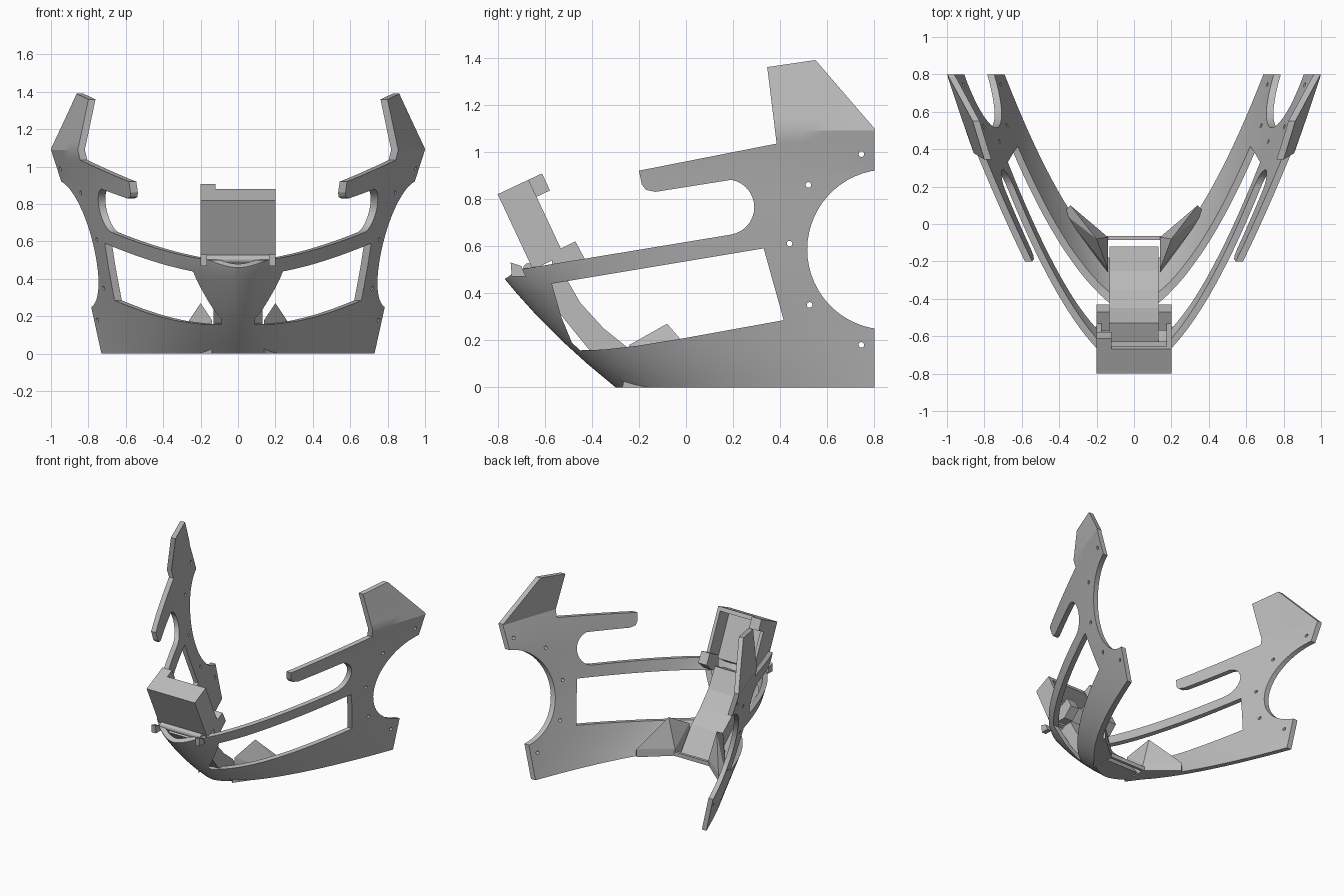
import bpy, bmesh, math
from mathutils import Vector

if "Cube" in bpy.data.objects:
    bpy.data.objects.remove(bpy.data.objects["Cube"])

grey = bpy.data.materials.new("plain_grey")
grey.use_nodes = True
grey.diffuse_color = (0.5, 0.5, 0.5, 1)
grey.node_tree.nodes["Principled BSDF"].inputs["Base Color"].default_value = (0.5, 0.5, 0.5, 1)


def make(name, bm):
    bmesh.ops.recalc_face_normals(bm, faces=bm.faces)
    me = bpy.data.meshes.new(name)
    bm.to_mesh(me)
    bm.free()
    me.materials.append(grey)
    ob = bpy.data.objects.new(name, me)
    bpy.context.collection.objects.link(ob)
    return ob


def add_prism(bm, profile, x0, x1):
    """Extrude a (y, z) outline along x."""
    face = bm.faces.new([bm.verts.new((x0, y, z)) for y, z in profile])
    new = bmesh.ops.extrude_face_region(bm, geom=[face])["geom"]
    verts = [v for v in new if isinstance(v, bmesh.types.BMVert)]
    bmesh.ops.translate(bm, verts=verts, vec=(x1 - x0, 0, 0))


def prism(name, profile, x0, x1):
    bm = bmesh.new()
    add_prism(bm, profile, x0, x1)
    return make(name, bm)


def arc(cy, cz, r, a0, a1, n):
    step = math.radians(a1 - a0) / n
    return [(cy + r * math.cos(math.radians(a0) + i * step),
             cz + r * math.sin(math.radians(a0) + i * step)) for i in range(n + 1)]


def lerp(table, z):
    for (z0, a), (z1, b) in zip(table, table[1:]):
        if z <= z1:
            break
    return a + (b - a) * (z - z0) / (z1 - z0)


# Curved shell: a rounded V in plan whose nose leans forward with height
NOSE = [(-0.05, -0.24), (0, -0.3), (0.1, -0.42), (0.2, -0.53), (0.3, -0.63),
        (0.4, -0.72), (0.46, -0.77), (0.6, -0.85), (1.0, -1.0), (1.42, -1.0)]
SPREAD = [(-0.05, 0.72), (0, 0.73), (0.25, 0.785), (0.92, 0.945), (1.09, 1.0), (1.42, 0.935)]
LEVELS = [-0.05, 0, 0.05, 0.1, 0.15, 0.2, 0.25, 0.3, 0.35, 0.4, 0.46, 0.53, 0.6,
          0.8, 0.92, 1.04, 1.09, 1.14, 1.25, 1.42]
N = 28
bm = bmesh.new()
rows = []
for z in LEVELS:
    row = []
    for i in range(-N, N + 1):
        t = i / N * 1.02
        y0 = lerp(NOSE, z)
        x = math.copysign(lerp(SPREAD, z) * abs(t) ** 1.16, t)
        row.append(bm.verts.new((x, y0 + (0.8 - y0) * t * t, z)))
    rows.append(row)
for low, high in zip(rows, rows[1:]):
    for i in range(2 * N):
        bm.faces.new((low[i], low[i + 1], high[i + 1], high[i]))
shell = make("side_shell", bm)
front = min(shell.data.polygons, key=lambda p: p.center.y + abs(p.center.x) * 9)
if front.normal.y > 0:
    shell.data.flip_normals()
solid = shell.modifiers.new("thickness", "SOLIDIFY")
solid.thickness = 0.035
solid.offset = -1

# Side outline with fin, upper arm, rounded slot and lower strut
outline = [(-1.2, 0), (0.8, 0), (0.8, 1.1), (0.55, 1.39), (0.345, 1.36), (0.385, 1.035),
           (-0.2, 0.92), (-0.188, 0.862), (-0.17, 0.838), (-0.13, 0.83)]
outline += arc(0.172, 0.765, 0.118, 80, -80, 14)
outline += [(-0.71, 0.5), (-0.77, 0.46), (-1.2, 0.3)]
keep = prism("outline_cutter", outline, -1.3, 1.3)

# Openings: side window, rear round bite and screw holes
bm = bmesh.new()
add_prism(bm, [(-0.57, 0.44), (0.33, 0.59), (0.415, 0.285), (0, 0.21), (-0.2, 0.177),
               (-0.35, 0.16), (-0.45, 0.157), (-0.485, 0.19), (-0.53, 0.3)], -1.3, 1.3)
add_prism(bm, arc(0.855, 0.585, 0.34, 0, 354, 59), -1.3, 1.3)
for y, z in [(0.745, 0.99), (0.52, 0.86), (0.44, 0.61), (0.525, 0.35), (0.745, 0.18)]:
    add_prism(bm, arc(y, z, 0.012, 0, 330, 11), -1.3, 1.3)
holes = make("opening_cutter", bm)

for cutter, op in ((keep, "INTERSECT"), (holes, "DIFFERENCE")):
    mod = shell.modifiers.new(op.lower(), "BOOLEAN")
    mod.operation = op
    mod.solver = "EXACT"
    mod.object = cutter
bpy.context.view_layer.update()
graph = bpy.context.evaluated_depsgraph_get()
cut = bpy.data.meshes.new_from_object(shell.evaluated_get(graph))
shell.modifiers.clear()
shell.data = cut
for cutter in (keep, holes):
    bpy.data.objects.remove(cutter)
bpy.ops.object.select_all(action="DESELECT")
bpy.context.view_layer.objects.active = shell
shell.select_set(True)
bpy.ops.object.shade_smooth_by_angle(angle=math.radians(25))

# Inner chin ramp behind the nose, and the crossbar of the floor slot
prism("chin_ramp", [(-0.53, 0.5), (-0.45, 0.36), (-0.35, 0.25), (-0.25, 0.17), (-0.12, 0),
                    (-0.25, 0), (-0.42, 0.17), (-0.55, 0.33), (-0.64, 0.45)], -0.13, 0.13)
prism("slot_bar", [(-0.085, 0), (-0.065, 0), (-0.065, 0.03), (-0.085, 0.03)], -0.15, 0.15)

# Pointed gussets joining the ramp to the side plates
for side, name in ((1, "left_gusset"), (-1, "right_gusset")):
    bm = bmesh.new()
    for x, y, z in [(0.34, 0.1, 0), (0.34, 0.1, 0.06), (0.38, 0.06, 0), (0.2, -0.08, 0.27),
                    (0.14, -0.07, 0), (0.14, -0.07, 0.05), (0.14, -0.24, 0.18), (0.14, -0.27, 0)]:
        bm.verts.new((x * side, y, z))
    bmesh.ops.convex_hull(bm, input=bm.verts)
    make(name, bm)

# Tilted housing: front plate, roof, side walls, open at the back
TOP = Vector((-0.8, 0.82))
DOWN = Vector((0.15, -0.32)).normalized()
BACK = Vector((-DOWN.y, DOWN.x))


def tilted(name, a0, a1, b0, b1, x0, x1):
    corners = [(a0, b0), (a1, b0), (a1, b1), (a0, b1)]
    return prism(name, [tuple(TOP + DOWN * a + BACK * b) for a, b in corners], x0, x1)


tilted("housing_front", 0, 0.353, 0, 0.025, -0.2, 0.2)
tilted("housing_roof", 0, 0.03, 0.025, 0.145, -0.2, 0.2)
tilted("housing_left_wall", 0.03, 0.353, 0.025, 0.145, 0.175, 0.2)
tilted("housing_right_wall", 0.03, 0.353, 0.025, 0.145, -0.2, -0.175)
tilted("housing_tab", 0, 0.08, 0.145, 0.208, -0.2, -0.12)

# Hinge lugs and hinge bar at the top of the nose
for s, side in ((1, "left"), (-1, "right")):
    xs = sorted((s * 0.13, s * 0.2))
    prism(side + "_rear_lug", [(-0.57, 0.57), (-0.47, 0.62), (-0.43, 0.545), (-0.5, 0.48), (-0.57, 0.48)], *xs)
    xs = sorted((s * 0.165, s * 0.2))
    prism(side + "_front_lug", [(-0.745, 0.53), (-0.7, 0.515), (-0.68, 0.47), (-0.74, 0.47)], *xs)
prism("hinge_bar", arc(-0.67, 0.505, 0.022, 0, 330, 11), -0.17, 0.17)
